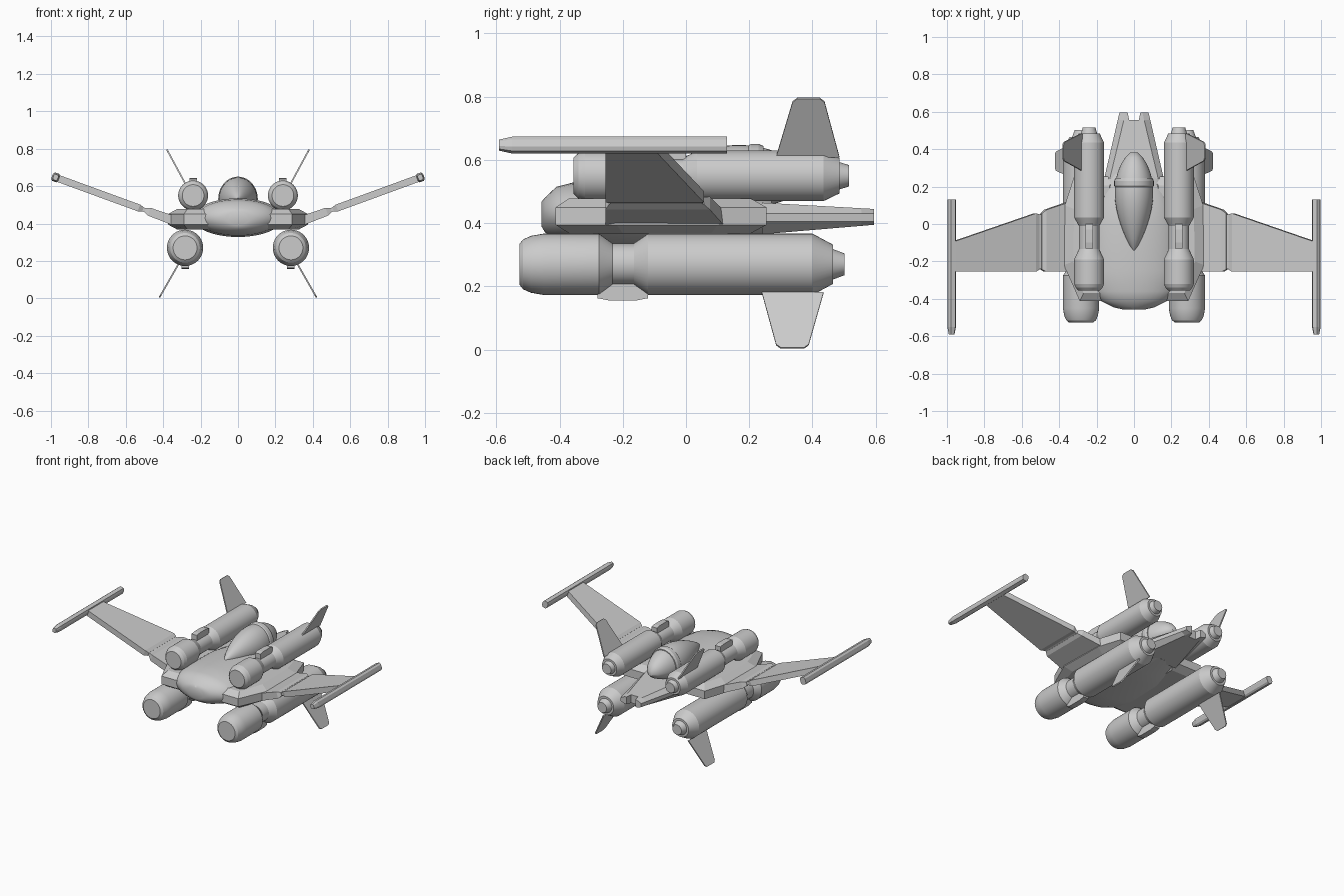
import bpy, bmesh, math
from mathutils import Vector, Matrix

cube = bpy.data.objects.get("Cube")
if cube:
    bpy.data.objects.remove(cube, do_unlink=True)

grey = bpy.data.materials.new("hull grey")
grey.use_nodes = True
grey.diffuse_color = (0.6, 0.6, 0.6, 1)
grey.node_tree.nodes["Principled BSDF"].inputs["Base Color"].default_value = (0.6, 0.6, 0.6, 1)


def loft(name, rings, smooth=0, mirror=True):
    """Skin a list of equal-length point rings and cap both ends."""
    bm = bmesh.new()
    rows = [[bm.verts.new(p) for p in ring] for ring in rings]
    n = len(rows[0])
    for a, b in zip(rows, rows[1:]):
        for i in range(n):
            j = (i + 1) % n
            bm.faces.new((a[i], a[j], b[j], b[i]))
    bm.faces.new(rows[0])
    bm.faces.new(rows[-1])
    bmesh.ops.recalc_face_normals(bm, faces=bm.faces)
    mesh = bpy.data.meshes.new(name)
    bm.to_mesh(mesh)
    bm.free()
    mesh.materials.append(grey)
    obj = bpy.data.objects.new(name, mesh)
    bpy.context.collection.objects.link(obj)
    if mirror:
        obj.modifiers.new("Mirror", 'MIRROR')
    if smooth:
        bpy.ops.object.select_all(action='DESELECT')
        obj.select_set(True)
        bpy.context.view_layer.objects.active = obj
        bpy.ops.object.shade_smooth_by_angle(angle=math.radians(smooth))
    return obj


def oval(y, w, top, bottom, x=0, mid=0.43, n=40):
    """Cross-section with separate upper and lower heights."""
    ring = []
    for i in range(n):
        a = 2 * math.pi * i / n
        s = math.sin(a)
        ring.append((x + w * math.cos(a), y, mid + s * (top - mid if s > 0 else mid - bottom)))
    return ring


def engine(name, x, z, profile):
    loft(name, [oval(y, r, z + r, z - r, x, z) for y, r in profile], 20)


def rib(name, x, z, inner, outer, y0, y1, slope):
    """Tapered block across the waist of an engine."""
    w = 0.02
    rings = []
    for h, inset in ((inner, 0), (outer * 0.94, 0), (outer, slope)):
        rings.append([(x - w, y0 + inset, z + h), (x + w, y0 + inset, z + h),
                      (x + w, y1 - inset, z + h), (x - w, y1 - inset, z + h)])
    loft(name, rings)


def fin(name, root, tip, root_y, tip_y):
    """Thin tapered plate with clipped tip corners."""
    a, b = Vector((root[0], 0, root[1])), Vector((tip[0], 0, tip[1]))
    side = (b - a).cross(Vector((0, 1, 0))).normalized() * 0.004
    near = a.lerp(b, 0.94)
    outline = [(a, root_y[0]), (near, tip_y[0] - 0.003), (b, tip_y[0] + 0.012),
               (b, tip_y[1] - 0.012), (near, tip_y[1] + 0.003), (a, root_y[1])]
    loft(name, [[p + Vector((0, y, 0)) + side * s for p, y in outline] for s in (-1, 1)])


# Central hull
loft("hull", [oval(*s) for s in (
    (-0.457, 0.06, 0.468, 0.39), (-0.445, 0.11, 0.482, 0.37), (-0.41, 0.18, 0.515, 0.35),
    (-0.36, 0.22, 0.528, 0.336), (-0.25, 0.24, 0.535, 0.328), (0, 0.23, 0.535, 0.328),
    (0.12, 0.2, 0.525, 0.34), (0.27, 0.145, 0.475, 0.366))], 40, False)

# Cockpit canopy with a raised rear rim
canopy = []
for i in range(19):
    t = 0.008 + 0.98 * i / 18
    r = 0.103 * math.sin(math.pi * t ** 1.3) ** 0.58
    y = -0.145 + 0.535 * t
    canopy.append(oval(y, r, 0.53 + r * 1.14, 0.53 - r * 0.8, 0, 0.53))
loft("canopy", canopy, 45, False)
loft("canopy_rim", [oval(y, r, 0.53 + r * 1.14, 0.53 - r * 0.7, 0, 0.53)
                    for y, r in ((0.195, 0.1), (0.205, 0.106), (0.23, 0.106), (0.245, 0.1))], 20, False)

# Bevelled side pods
plan = [(0.10, -0.412), (0.29, -0.412), (0.375, -0.22), (0.37, 0.1), (0.32, 0.255), (0.10, 0.255)]
inner = [(0.13, -0.37), (0.27, -0.37), (0.325, -0.2), (0.32, 0.08), (0.285, 0.205), (0.13, 0.205)]
loft("side_pod", [[(x, y, z) for x, y in shape] for shape, z in
                  ((inner, 0.368), (plan, 0.395), (plan, 0.45), (inner, 0.478))])


# Tapered tail with two prongs
def tail_ring(y, x_in):
    t = (y - 0.24) / 0.355
    w, ridge = 0.16 - 0.082 * t, 0.13 - 0.085 * t
    top, low = 0.465 - 0.02 * t, 0.365 + 0.03 * t
    return [(x_in, y, low), (ridge, y, low), (w, y, 0.405),
            (w, y, 0.43), (ridge, y, top), (x_in, y, top)]


loft("tail", [tail_ring(0.24, 0), tail_ring(0.555, 0)])
loft("tail_prong", [tail_ring(0.553, 0.025), tail_ring(0.595, 0.034)])

# Engines, waist ribs and fins
engine("upper_engine", 0.24, 0.55, [
    (-0.355, 0.058), (-0.34, 0.072), (-0.32, 0.08), (-0.19, 0.08), (-0.135, 0.055), (-0.01, 0.055),
    (0.035, 0.08), (0.435, 0.08), (0.485, 0.056), (0.485, 0.043), (0.515, 0.034)])
engine("lower_engine", 0.283, 0.27, [
    (-0.527, 0.064), (-0.515, 0.079), (-0.49, 0.09), (-0.45, 0.097), (-0.275, 0.097), (-0.232, 0.066),
    (-0.165, 0.066), (-0.12, 0.097), (0.4, 0.097), (0.465, 0.062), (0.465, 0.048), (0.502, 0.034)])
rib("upper_engine_rib", 0.24, 0.55, 0, 0.094, -0.13, 0.0, 0.03)
rib("lower_engine_rib", 0.283, 0.27, 0, -0.114, -0.28, -0.12, 0.035)
fin("upper_fin", (0.28, 0.61), (0.38, 0.795), (0.285, 0.485), (0.34, 0.435))
fin("lower_fin", (0.32, 0.18), (0.42, 0.005), (0.24, 0.435), (0.288, 0.385))


# Angled wings
def wing_ring(x, half, trim=0):
    z = 0.425 + (x - 0.37) * 0.365
    y0, y1 = -0.255 + trim, 0.112 - (x - 0.37) * 0.345 - trim
    dx, dz = 0.34 * half, 0.94 * half
    return [(x + dx, y0, z - dz), (x + dx, y1, z - dz), (x - dx, y1, z + dz), (x - dx, y0, z + dz)]


loft("wing_root", [wing_ring(0.34, 0.025), wing_ring(0.475, 0.022), wing_ring(0.497, 0.012, 0.012)])
loft("wing_hinge", [wing_ring(0.49, 0.011, 0.015), wing_ring(0.53, 0.011, 0.015)])
loft("wing_panel", [wing_ring(0.508, 0.012, 0.012), wing_ring(0.53, 0.019), wing_ring(0.965, 0.019)])

# Long wing-tip bars with chamfered noses
tilt = Matrix.Rotation(-math.radians(20), 3, 'Y')
bar = []
for y, s in ((-0.592, 0.65), (-0.55, 1), (0.13, 1)):
    ring = []
    for px, pz in ((-0.02, -0.012), (-0.012, -0.024), (0.012, -0.024), (0.02, -0.012),
                   (0.02, 0.012), (0.012, 0.024), (-0.012, 0.024), (-0.02, 0.012)):
        ring.append(tilt @ Vector((px * s, 0, pz * s)) + Vector((0.975, y, 0.647)))
    bar.append(ring)
loft("wing_tip_bar", bar)
